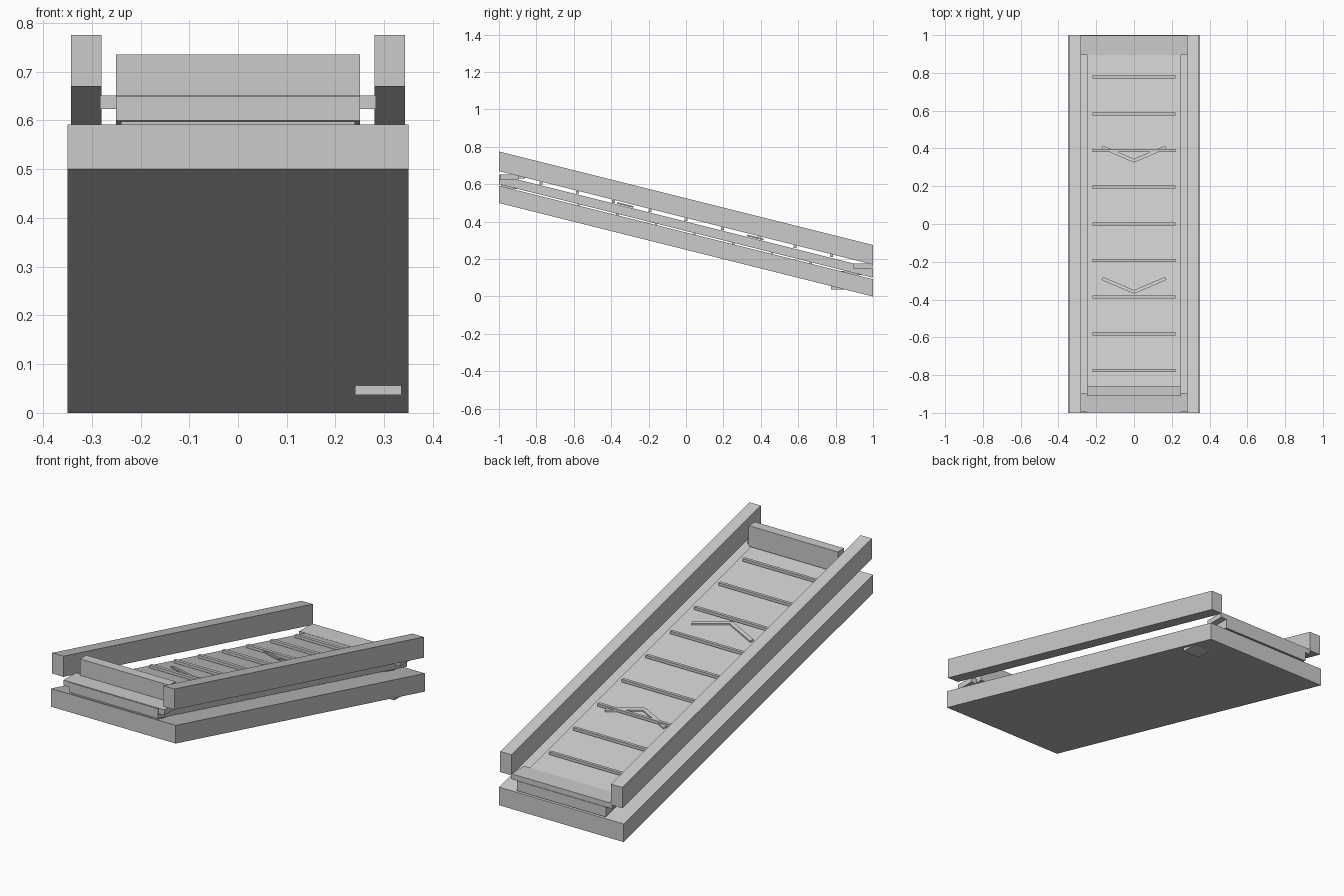
import bpy, bmesh
from math import atan2, hypot
from mathutils import Matrix, Vector

if "Cube" in bpy.data.objects:
    bpy.data.objects.remove(bpy.data.objects["Cube"])

SLOPE = -0.25


def new_object(name, bm):
    bmesh.ops.recalc_face_normals(bm, faces=bm.faces)
    me = bpy.data.meshes.new(name)
    bm.to_mesh(me)
    bm.free()
    ob = bpy.data.objects.new(name, me)
    bpy.context.collection.objects.link(ob)
    return ob


def box(name, x, y, z, sheared=False):
    """Box from (min, max) ranges; sheared boxes follow the incline, z given at y = 0."""
    bm = bmesh.new()
    bmesh.ops.create_cube(bm, size=1)
    for v in bm.verts:
        v.co = [r[0] + (c + 0.5) * (r[1] - r[0]) for c, r in zip(v.co, (x, y, z))]
        if sheared:
            v.co.z += SLOPE * v.co.y
    return new_object(name, bm)


# Sloping base, bed and side rails
box("base", (-0.35, 0.35), (-1, 1), (0.25, 0.342), True)
box("bed", (-0.25, 0.25), (-1, 1), (0.35, 0.40), True)
for side, s in (("left", -1), ("right", 1)):
    box(side + "_rail", sorted((s * 0.28, s * 0.343)), (-1, 1), (0.42, 0.525), True)

# End supports, stop board and underside plate
box("upper_end_support", (-0.283, 0.283), (-0.995, -0.895), (0.623, 0.651))
box("lower_end_support", (-0.283, 0.283), (0.895, 0.998), (0.15, 0.177))
box("upper_roller_block", (-0.24, 0.24), (-0.99, -0.90), (0.575, 0.598))
box("lower_roller_block", (-0.24, 0.24), (0.83, 0.94), (0.115, 0.135))
box("stop_board", (-0.25, 0.25), (-0.91, -0.86), (0.63, 0.735))
box("underside_plate", (0.24, 0.335), (0.775, 0.86), (0.037, 0.056))

# Cross slats above the bed
for i in range(9):
    y = -0.775 + i * 0.194
    z = 0.411 + SLOPE * y
    box("slat", (-0.22, 0.22), (y - 0.008, y + 0.008), (z - 0.007, z + 0.007))

# Spacers in the gap under the bed
for i in range(7):
    y = -0.575 + i * 0.207
    z = 0.346 + SLOPE * y
    box("spacer", (-0.22, 0.22), (y - 0.006, y + 0.006), (z - 0.006, z + 0.006))

# Chevron direction markers
for y0 in (-0.36, 0.335):
    for s in (-1, 1):
        a, b = Vector((0, y0)), Vector((s * 0.168, y0 + 0.072))
        d, mid = b - a, (a + b) / 2
        bar = box("chevron_bar", (-d.length / 2, d.length / 2), (-0.009, 0.009), (-0.004, 0.004))
        bar.data.transform(Matrix.Translation((mid.x, mid.y, 0)) @ Matrix.Rotation(atan2(d.y, d.x), 4, 'Z'))
        for v in bar.data.vertices:
            v.co.z += 0.408 + SLOPE * v.co.y
